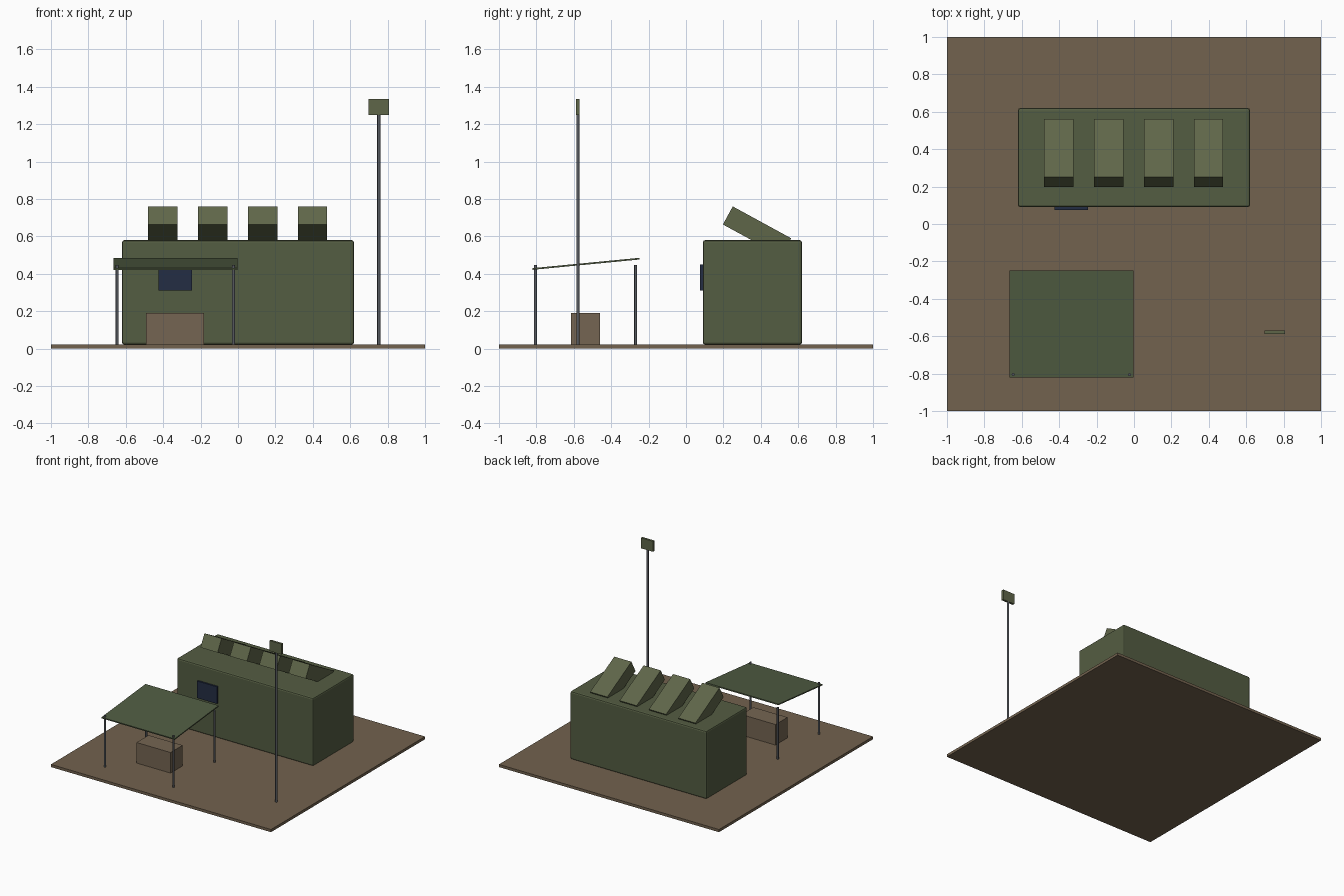
import bpy, math
from mathutils import Vector

if "Cube" in bpy.data.objects:
    bpy.data.objects.remove(bpy.data.objects["Cube"])


def material(name, r, g, b):
    """Flat colour given as 0-255 screen values, stored as linear."""
    lin = [((c / 255 + 0.055) / 1.055) ** 2.4 for c in (r, g, b)]
    m = bpy.data.materials.new(name)
    m.diffuse_color = (*lin, 1)
    m.use_nodes = True
    m.node_tree.nodes["Principled BSDF"].inputs["Base Color"].default_value = m.diffuse_color
    return m


EARTH = material("earth brown", 114, 98, 78)
CRATE = material("crate brown", 117, 101, 82)
GREEN = material("olive green", 84, 93, 66)
LIGHT = material("light olive", 95, 102, 73)
CANVAS = material("canvas green", 80, 92, 66)
NAVY = material("dark navy", 36, 45, 68)
STEEL = material("grey steel", 86, 89, 95)


def box(name, lo, hi, mat, tilt=0.0, bevel=0.0):
    """Box between two corners, turned about its own x axis by tilt."""
    lo, hi = Vector(lo), Vector(hi)
    bpy.ops.mesh.primitive_cube_add(size=1, location=(lo + hi) / 2)
    ob = bpy.context.object
    ob.name = name
    ob.scale = hi - lo
    bpy.ops.object.transform_apply(location=False, rotation=False, scale=True)
    ob.rotation_euler.x = tilt
    ob.data.materials.append(mat)
    if bevel:
        mod = ob.modifiers.new("edge bevel", 'BEVEL')
        mod.width = bevel
        mod.segments = 2
    return ob


def pole(name, x, y, z0, z1, radius, mat):
    bpy.ops.mesh.primitive_cylinder_add(vertices=12, radius=radius, depth=z1 - z0,
                                        location=(x, y, (z0 + z1) / 2))
    ob = bpy.context.object
    ob.name = name
    ob.data.materials.append(mat)
    bpy.ops.object.shade_smooth_by_angle(angle=math.radians(40))
    return ob


# Ground slab
box("ground_slab", (-1, -1, 0), (1, 1, 0.022), EARTH)

# Shelter body with softened edges
box("shelter_body", (-0.62, 0.09, 0.022), (0.62, 0.62, 0.58), GREEN, bevel=0.012)

# Screen on the shelter front
box("front_screen", (-0.425, 0.076, 0.31), (-0.245, 0.096, 0.45), NAVY)

# Row of four tilted launch boxes sunk into the roof
for i in range(4):
    x = -0.402 + i * 0.267
    box(f"roof_box_{i + 1}", (x - 0.078, 0.38 - 0.178, 0.627 - 0.055),
        (x + 0.078, 0.38 + 0.178, 0.627 + 0.055), LIGHT, tilt=math.radians(-28.6))

# Sloping canopy on four posts
slope = math.atan2(0.055, 0.57)
box("canopy_roof", (-0.666, -0.822, 0.449), (-0.002, -0.248, 0.458), CANVAS, tilt=slope)
for sx, x in (("left", -0.646), ("right", -0.024)):
    for sy, y in (("front", -0.805), ("back", -0.269)):
        pole(f"canopy_post_{sy}_{sx}", x, y, 0.022, 0.447, 0.008, STEEL)

# Crate under the canopy
box("crate", (-0.492, -0.615, 0.022), (-0.182, -0.459, 0.191), CRATE)

# Mast with a flat head plate
pole("mast", 0.753, -0.578, 0.022, 1.27, 0.0085, STEEL)
box("mast_head", (0.699, -0.587, 1.25), (0.808, -0.569, 1.336), LIGHT)
